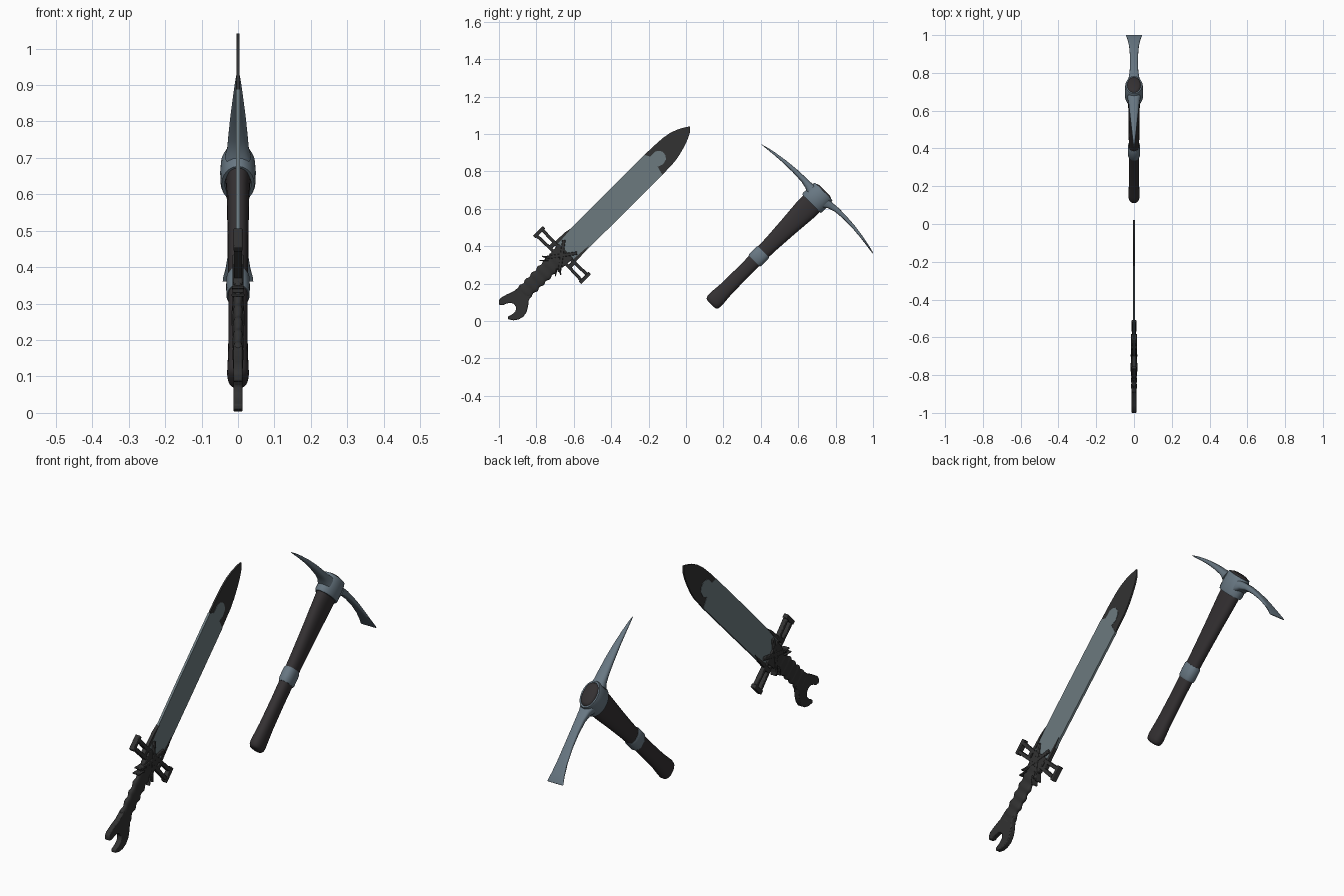
import bpy, bmesh, math
from mathutils import Vector

R2 = math.sqrt(2)


def material(name, col):
    m = bpy.data.materials.new(name)
    m.diffuse_color = (*col, 1)
    return m


BLADE = material("blade steel", (0.150, 0.195, 0.212))
STEEL = material("tool steel", (0.138, 0.185, 0.225))
BLACK = material("blackened iron", (0.032, 0.032, 0.032))
GRIP = material("dark wood", (0.034, 0.030, 0.032))


def P(x, u, v):
    """Both items lie at 45 degrees: u runs along the handle, v across it."""
    return Vector((x, (u - v) / R2, (u + v) / R2))


def finish(name, bm, mat, bevel=0, angle=40):
    bmesh.ops.recalc_face_normals(bm, faces=bm.faces)
    me = bpy.data.meshes.new(name)
    bm.to_mesh(me)
    bm.free()
    for p in me.polygons:
        p.use_smooth = True
    me.set_sharp_from_angle(angle=math.radians(angle))
    me.materials.append(mat)
    ob = bpy.data.objects.new(name, me)
    bpy.context.collection.objects.link(ob)
    if bevel:
        b = ob.modifiers.new("bevel", 'BEVEL')
        b.width, b.segments, b.limit_method = bevel, 2, 'ANGLE'
    return ob


def plate(name, outline, half, mat, bevel=0):
    """Flat outline in (u, v), thickened both ways along x."""
    bm = bmesh.new()
    lo = [bm.verts.new(P(-half, u, v)) for u, v in outline]
    hi = [bm.verts.new(P(half, u, v)) for u, v in outline]
    bm.faces.new(lo[::-1])
    bm.faces.new(hi)
    for i in range(len(lo)):
        j = (i + 1) % len(lo)
        bm.faces.new((lo[i], lo[j], hi[j], hi[i]))
    return finish(name, bm, mat, bevel)


def bar(name, a, b, width, half, mat):
    d = (Vector(b) - Vector(a)).normalized() * width / 2
    n = Vector((-d.y, d.x))
    a, b = Vector(a), Vector(b)
    return plate(name, [a + n, b + n, b - n, a - n], half, mat, 0.003)


def loft(name, rings, mat, along='u', n=24, power=1.0, closed=False, angle=40):
    """Ellipse rings (position, centre, half x, half across) along u or v."""
    bm = bmesh.new()
    loops = []
    for pos, c, hx, hw in rings:
        loop = []
        for i in range(n):
            t = 2 * math.pi * i / n
            cs, sn = math.cos(t), math.sin(t)
            x = hx * math.copysign(abs(cs) ** power, cs)
            w = c + hw * math.copysign(abs(sn) ** power, sn)
            loop.append(bm.verts.new(P(x, pos, w) if along == 'u' else P(x, w, pos)))
        loops.append(loop)
    pairs = list(zip(loops, loops[1:]))
    if closed:
        pairs.append((loops[-1], loops[0]))
    for a, b in pairs:
        for i in range(n):
            j = (i + 1) % n
            bm.faces.new((a[i], a[j], b[j], b[i]))
    if not closed:
        bm.faces.new(loops[0][::-1])
        bm.faces.new(loops[-1])
    return finish(name, bm, mat, angle=angle)


# ---------------- Sword ----------------
C = 0.718
plate("sword_blade", [
    (-0.20, 0.784), (0.15, 0.786), (0.471, 0.785), (0.486, 0.757), (0.524, 0.757),
    (0.542, 0.745), (0.552, 0.727), (0.549, 0.705), (0.535, 0.686), (0.505, 0.679),
    (0.476, 0.690), (0.463, 0.641), (0.15, 0.642), (-0.20, 0.644)], 0.0055, BLADE)
plate("sword_tip", [
    (0.45, 0.785), (0.53, 0.784), (0.607, 0.779), (0.65, 0.771), (0.69, 0.757),
    (0.725, 0.738), (0.751, 0.721), (0.728, 0.698), (0.692, 0.680), (0.652, 0.666),
    (0.605, 0.653), (0.561, 0.645), (0.45, 0.641)], 0.004, BLACK)
# dark fins where the blade enters the guard
for s in (1, -1):
    plate("blade_root_fin", [(-0.20, C + s * 0.060), (-0.165, C + s * 0.060),
                             (-0.08, C + s * 0.066), (-0.12, C + s * 0.074),
                             (-0.20, C + s * 0.078)], 0.008, BLACK)

# guard: one open frame on each side
plate("guard_centre", [(-0.265, C + 0.05), (-0.19, C + 0.055),
                       (-0.19, C - 0.055), (-0.265, C - 0.05)], 0.012, BLACK, 0.004)
for s in (1, -1):
    def g(u, w):
        return (u, C + s * w)
    bar("guard_end", g(-0.256, 0.173), g(-0.183, 0.173), 0.020, 0.012, BLACK)
    bar("guard_front_rail", g(-0.198, 0.178), g(-0.203, 0.03), 0.017, 0.011, BLACK)
    bar("guard_back_rail", g(-0.242, 0.178), g(-0.237, 0.03), 0.017, 0.011, BLACK)
    bar("guard_inner_bar", g(-0.245, 0.073), g(-0.195, 0.073), 0.022, 0.011, BLACK)
    # crossed lashing and loose cord ends
    bar("cross_lashing", g(-0.295, 0.055), g(-0.155, -0.050), 0.018, 0.015, BLACK)
    bar("cord_end", g(-0.29, 0.03), g(-0.325, 0.064 if s > 0 else 0.055), 0.007, 0.018, BLACK)
    bar("cord_knot", g(-0.27, 0.035), g(-0.30, 0.070), 0.008, 0.017, BLACK)

# wrapped grip with ridges
rings = []
for i in range(49):
    t = i / 48
    u = -0.25 - 0.28 * t
    ridge = math.sin(t * 6 * 2 * math.pi)
    rings.append((u, C + 0.002, 0.0135 + 0.0015 * ridge, 0.046 - 0.006 * t + 0.004 * ridge))
loft("sword_grip", rings, BLACK, power=0.7, angle=60)

# open-jawed spanner pommel
jaw = [(-0.49, .040), (-0.54, .046), (-0.58, .061), (-0.615, .070), (-0.632, .066),
       (-0.646, .051), (-0.634, .034), (-0.612, .026), (-0.594, .014), (-0.586, -.004),
       (-0.590, -.024), (-0.606, -.036), (-0.630, -.036), (-0.657, -.028), (-0.667, -.038),
       (-0.650, -.063), (-0.628, -.079), (-0.600, -.087), (-0.570, -.082), (-0.542, -.066),
       (-0.515, -.044), (-0.49, -.040)]
plate("spanner_pommel", [(u, C + v) for u, v in jaw], 0.0125, BLACK, 0.004)

# ---------------- Pickaxe ----------------
A = -0.031
loft("pickaxe_handle", [
    (0.158, A, 0.014, 0.024), (0.161, A, 0.023, 0.036), (0.170, A, 0.028, 0.043),
    (0.185, A, 0.030, 0.046), (0.21, A, 0.029, 0.045), (0.27, A, 0.027, 0.040),
    (0.40, A, 0.026, 0.038), (0.52, A, 0.027, 0.039), (0.62, A, 0.028, 0.043),
    (0.75, A, 0.029, 0.052), (0.87, A, 0.031, 0.062), (0.93, A, 0.034, 0.063),
    (1.00, A, 0.037, 0.060), (1.012, A, 0.034, 0.055), (1.017, A, 0.026, 0.042)],
    GRIP, power=0.85, angle=50)
loft("handle_band", [
    (0.485, A, 0.029, 0.042), (0.492, A, 0.032, 0.045), (0.52, A, 0.0325, 0.0455),
    (0.548, A, 0.032, 0.045), (0.555, A, 0.029, 0.042)], STEEL, power=0.85)
# hollow collar around the handle top
loft("head_collar", [
    (0.918, A, 0.036, 0.060), (0.918, A, 0.045, 0.070), (0.926, A, 0.048, 0.073),
    (0.965, A, 0.049, 0.071), (1.000, A, 0.047, 0.069), (1.010, A, 0.043, 0.066),
    (1.010, A, 0.036, 0.058), (0.965, A, 0.033, 0.055)], STEEL, closed=True, angle=50)
# pointed arm, then flared flat arm
loft("pick_point", [
    (0.025, 0.970, 0.036, 0.030), (0.05, 0.975, 0.030, 0.021), (0.09, 0.979, 0.027, 0.016),
    (0.16, 0.979, 0.022, 0.013), (0.23, 0.975, 0.016, 0.010), (0.30, 0.967, 0.010, 0.007),
    (0.35, 0.959, 0.005, 0.004), (0.380, 0.953, 0.001, 0.001)],
    STEEL, along='v', power=0.8)
loft("adze_arm", [
    (-0.085, 0.970, 0.036, 0.030), (-0.11, 0.982, 0.028, 0.019), (-0.15, 0.990, 0.023, 0.014),
    (-0.21, 0.992, 0.021, 0.011), (-0.28, 0.989, 0.022, 0.009), (-0.35, 0.981, 0.026, 0.007),
    (-0.41, 0.971, 0.034, 0.005), (-0.440, 0.965, 0.041, 0.003), (-0.451, 0.962, 0.042, 0.0015)],
    STEEL, along='v', power=0.6)
